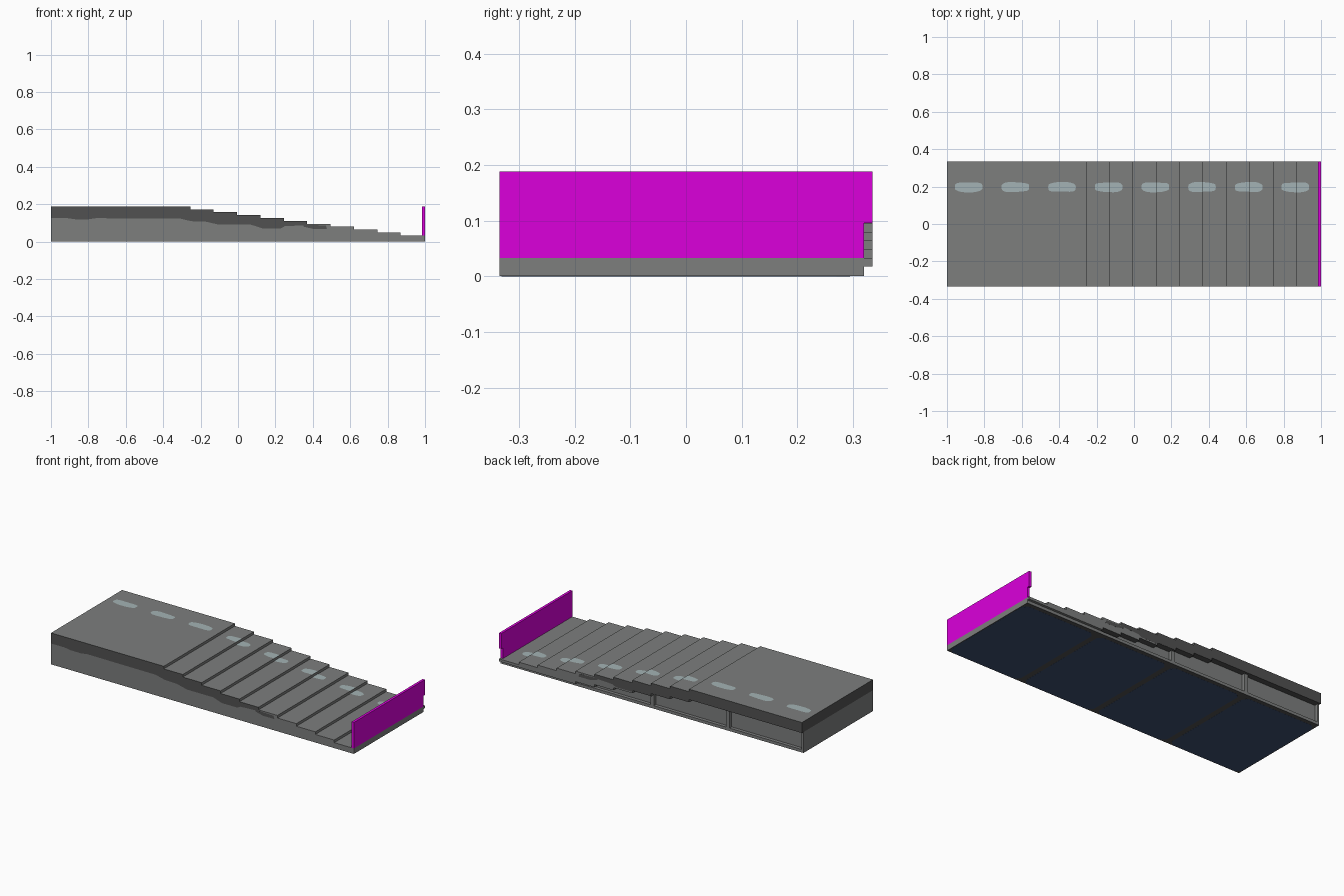
import bpy, bmesh, math

old = bpy.data.objects.get("Cube")
if old:
    bpy.data.objects.remove(old, do_unlink=True)


def material(name, rgb):
    m = bpy.data.materials.new(name)
    m.use_nodes = True
    m.diffuse_color = (*rgb, 1)
    m.node_tree.nodes["Principled BSDF"].inputs["Base Color"].default_value = (*rgb, 1)
    return m


GREY = material("concrete grey", (0.205, 0.211, 0.208))
DARK = material("dark grey", (0.083, 0.083, 0.083))
MAGENTA = material("magenta", (0.71, 0.0, 0.71))
NAVY = material("navy", (0.046, 0.078, 0.165))
PALE = material("pale blue grey", (0.37, 0.45, 0.46))

# Main dimensions
FRONT, BACK, WALL, FRAME = -0.335, 0.335, 0.30, 0.32
FLOOR, TOP, RISE, LIP = 0.001, 0.188, 0.0155, 0.018
SKIN = 0.0004
EDGES = [-0.255 + 0.125 * i for i in range(10)]


def top_z(x):
    return TOP - RISE * sum(x > e for e in EDGES)


def under_z(x):
    return max(LIP, top_z(x) - 0.063)


def stepped(height, x0, x1):
    """Outline points of a stepped line from x0 to x1."""
    cuts = [x0] + [e for e in EDGES if x0 < e < x1] + [x1]
    pts = []
    for a, b in zip(cuts, cuts[1:]):
        z = height((a + b) / 2)
        if pts and abs(pts[-1][1] - z) < 1e-5:
            pts[-1] = (b, z)
        else:
            pts += [(a, z), (b, z)]
    return pts


def finish(bm, name, *mats):
    bmesh.ops.recalc_face_normals(bm, faces=bm.faces)
    me = bpy.data.meshes.new(name)
    bm.to_mesh(me)
    bm.free()
    for m in mats:
        me.materials.append(m)
    ob = bpy.data.objects.new(name, me)
    bpy.context.collection.objects.link(ob)
    return ob


def prism(points, direction):
    """Closed prism from a planar outline pushed along a direction."""
    bm = bmesh.new()
    face = bm.faces.new([bm.verts.new(p) for p in points])
    new = bmesh.ops.extrude_face_region(bm, geom=[face])["geom"]
    verts = [v for v in new if isinstance(v, bmesh.types.BMVert)]
    bmesh.ops.translate(bm, verts=verts, vec=direction)
    bmesh.ops.recalc_face_normals(bm, faces=bm.faces)
    return bm


def side_prism(outline, y0, y1):
    return prism([(x, y0, z) for x, z in outline], (0, y1 - y0, 0))


def box(name, lo, hi, mat):
    x0, y0, z0 = lo
    x1, y1, z1 = hi
    return finish(side_prism([(x0, z0), (x1, z0), (x1, z1), (x0, z1)], y0, y1), name, mat)


# Stepped deck, overhanging the back wall; dark on its upper outer sides
outline = stepped(top_z, -1, 1) + stepped(under_z, -1, 1)[::-1]
deck = side_prism(outline, FRONT, BACK)
bmesh.ops.bisect_plane(deck, geom=deck.verts[:] + deck.edges[:] + deck.faces[:],
                       plane_co=(-0.02, 0, 0), plane_no=(1, 0, 0))
bmesh.ops.recalc_face_normals(deck, faces=deck.faces)
for f in deck.faces:
    n, c = f.normal, f.calc_center_median()
    back = n.y > 0.9 and c.x < -0.02
    under = n.z < -0.9 and c.x < 0.48
    end = n.x < -0.9 and c.x < -0.99
    f.material_index = 1 if back or under or end else 0
finish(deck, "stepped_deck", GREY, DARK)

# Solid base beneath the deck
outline = stepped(under_z, -1, 1) + [(1, FLOOR), (-1, FLOOR)]
finish(side_prism(outline, FRONT, WALL), "base", GREY)

# Back frame: bottom rail and upright posts
box("back_rail", (-1, WALL, FLOOR), (1, FRAME, LIP), GREY)
for i in range(5):
    x = -1 + 0.5 * i
    x0, x1 = max(-1, x - 0.012), min(1, x + 0.012)
    box(f"back_post_{i + 1}", (x0, WALL, FLOOR), (x1, FRAME, under_z(x)), GREY)

# Dark uneven stain plates on the front and on the back of the overhang
right_end = [(0.37, 0.088), (0.25, 0.082), (0.23, 0.071), (0.13, 0.071)]
front_low = [(0.07, 0.09), (-0.10, 0.09), (-0.17, 0.106), (-0.25, 0.109), (-0.31, 0.123),
             (-0.76, 0.125), (-0.80, 0.119), (-0.87, 0.119), (-0.91, 0.125), (-1, 0.125)]
back_low = [(0.11, 0.079), (-0.005, 0.079), (-0.005, 0.094), (-0.02, 0.094)]
patch = [(0.35, 0.09), (0.47, 0.086), (0.475, 0.068), (0.40, 0.068), (0.35, 0.08)]
for side, y0, y1, start, low in (("front", FRONT - SKIN, FRONT, -1, front_low),
                                 ("back", BACK, BACK + SKIN, -0.02, back_low)):
    outline = stepped(top_z, start, 0.37) + right_end + low
    finish(side_prism(outline, y0, y1), f"{side}_stain", DARK)
    finish(side_prism(patch, y0, y1), f"{side}_stain_small", DARK)

# Magenta end board, notched around the deck overhang
notch = [(FRONT, 0.033), (FRAME, 0.033), (FRAME, 0.096), (BACK, 0.096), (BACK, TOP), (FRONT, TOP)]
finish(prism([(0.985, y, z) for y, z in notch], (0.015, 0, 0)), "end_board", MAGENTA)

# Underside: dark sheet with four navy panels, corners cut
box("underside_sheet", (-1, FRONT, SKIN), (1, FRAME, FLOOR), DARK)
for i in range(4):
    x0, x1 = -1 + 0.5 * i, -0.5 + 0.5 * i
    x0 += 0.005 if i == 0 else 0.017
    x1 -= 0.005 if i == 3 else 0.017
    y0, y1, c = FRONT + 0.004, 0.295, 0.025
    pts = [(x0 + c, y0), (x1 - c, y0), (x1, y0 + c), (x1, y1 - c),
           (x1 - c, y1), (x0 + c, y1), (x0, y1 - c), (x0, y0 + c)]
    finish(prism([(x, y, 0) for x, y in pts], (0, 0, SKIN)), f"underside_panel_{i + 1}", NAVY)

# Pale marks along the deck, split where they cross a step
for i in range(8):
    cx, cy = -0.884 + 0.2495 * i, 0.197
    bm = bmesh.new()
    ring = []
    for k in range(28):
        a = math.tau * k / 28
        r = 1 + 0.08 * math.sin(3 * a + i * 1.7)
        px = math.copysign(abs(math.cos(a)) ** 0.7, math.cos(a))
        py = math.copysign(abs(math.sin(a)) ** 0.55, math.sin(a))
        ring.append(bm.verts.new((cx + 0.074 * px, cy + 0.026 * r * py, 0)))
    bm.faces.new(ring)
    for e in EDGES:
        if abs(e - cx) < 0.07:
            cut = bmesh.ops.bisect_plane(bm, geom=bm.verts[:] + bm.edges[:] + bm.faces[:],
                                         plane_co=(e, 0, 0), plane_no=(1, 0, 0))["geom_cut"]
            bmesh.ops.split_edges(bm, edges=[g for g in cut if isinstance(g, bmesh.types.BMEdge)])
    for f in bm.faces:
        z = top_z(f.calc_center_median().x) + 0.001
        for v in f.verts:
            v.co.z = z
    finish(bm, f"deck_mark_{i + 1}", PALE)
